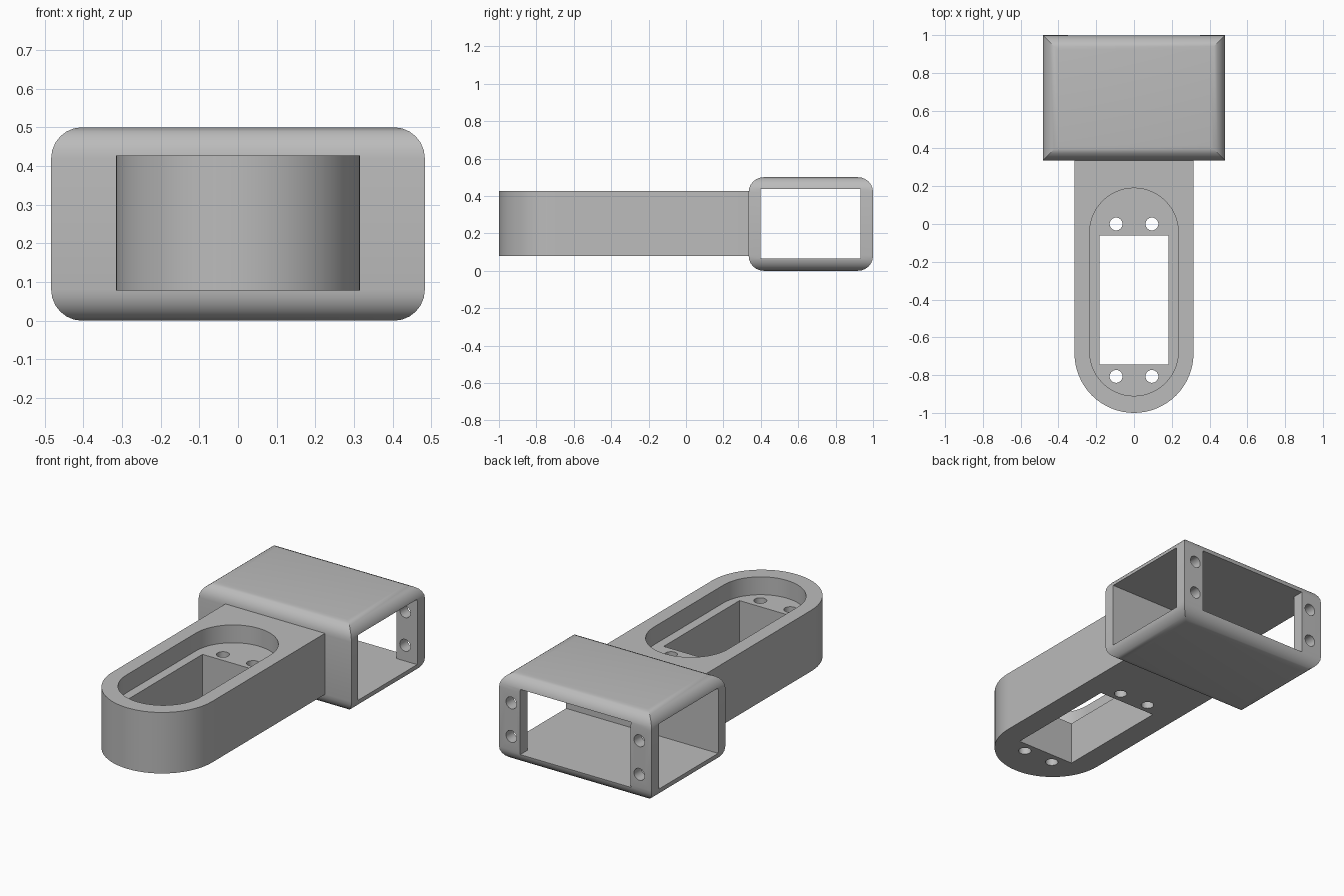
import bpy, bmesh
from math import pi, cos, sin, radians

if "Cube" in bpy.data.objects:
    bpy.data.objects.remove(bpy.data.objects["Cube"], do_unlink=True)

grey = bpy.data.materials.new("plain grey")
grey.use_nodes = True
grey.diffuse_color = (0.5, 0.5, 0.5, 1)
grey.node_tree.nodes["Principled BSDF"].inputs["Base Color"].default_value = (0.5, 0.5, 0.5, 1)


def finish(name, bm):
    bmesh.ops.recalc_face_normals(bm, faces=bm.faces)
    mesh = bpy.data.meshes.new(name)
    bm.to_mesh(mesh)
    bm.free()
    mesh.materials.append(grey)
    obj = bpy.data.objects.new(name, mesh)
    bpy.context.collection.objects.link(obj)
    return obj


def prism(name, outline, z0, z1):
    """Extrude an XY outline from z0 to z1."""
    bm = bmesh.new()
    face = bm.faces.new([bm.verts.new((x, y, z0)) for x, y in outline])
    top = bmesh.ops.extrude_face_region(bm, geom=[face])["geom"]
    bmesh.ops.translate(bm, vec=(0, 0, z1 - z0),
                        verts=[v for v in top if isinstance(v, bmesh.types.BMVert)])
    return finish(name, bm)


def arc(cx, cy, r, start, end, n):
    return [(cx + r * cos(start + (end - start) * i / n),
             cy + r * sin(start + (end - start) * i / n)) for i in range(n + 1)]


def block(name, x0, x1, y0, y1, z0, z1):
    return prism(name, [(x0, y0), (x1, y0), (x1, y1), (x0, y1)], z0, z1)


def hole(name, x, y, z0, z1, r=0.034):
    return prism(name, arc(x, y, r, 0, 2 * pi, 24)[:-1], z0, z1)


def activate(obj):
    bpy.ops.object.select_all(action="DESELECT")
    obj.select_set(True)
    bpy.context.view_layer.objects.active = obj


def cut(obj, cutter):
    mod = obj.modifiers.new("cut", "BOOLEAN")
    mod.operation = "DIFFERENCE"
    mod.solver = "EXACT"
    mod.object = cutter
    activate(obj)
    bpy.ops.object.modifier_apply(modifier=mod.name)
    bpy.data.objects.remove(cutter, do_unlink=True)


def smooth(obj):
    activate(obj)
    bpy.ops.object.shade_smooth_by_angle(angle=radians(30))


# Hollow housing with rounded top and bottom rims
housing = block("housing", -0.483, 0.483, 0.335, 1, 0, 0.5)
bm = bmesh.new()
bm.from_mesh(housing.data)
rims = [e for e in bm.edges if abs(e.verts[0].co.z - e.verts[1].co.z) < 0.01]
bmesh.ops.bevel(bm, geom=rims, offset=0.08, offset_type="OFFSET",
                segments=6, profile=0.5, affect="EDGES")
bm.to_mesh(housing.data)
bm.free()

# Side-to-side cavity and rear window
cut(housing, block("cavity_cutter", -0.6, 0.6, 0.397, 0.932, 0.065, 0.438))
cut(housing, block("window_cutter", -0.35, 0.35, 0.8, 1.1, 0.065, 0.438))

# Screw holes in the rear posts
for x in (-0.405, 0.405):
    for z in (0.155, 0.347):
        drill = hole("post_drill", x, 0, -0.1, 0.1)
        drill.rotation_euler = (pi / 2, 0, 0)
        drill.location = (0, 0.97, z)
        bpy.context.view_layer.update()
        cut(housing, drill)
smooth(housing)

# Arm with a round free end
arm = prism("arm", arc(0, -0.685, 0.315, pi, 2 * pi, 32) + [(0.315, 0.36), (-0.315, 0.36)],
            0.078, 0.427)

# Rounded recess, rectangular through slot and four screw holes
recess = arc(0, -0.675, 0.235, pi, 2 * pi, 28) + arc(0, -0.045, 0.235, 0, pi, 28)
cut(arm, prism("recess_cutter", recess, 0.325, 0.6))
cut(arm, block("slot_cutter", -0.183, 0.183, -0.745, -0.06, -0.1, 0.6))
for x in (-0.095, 0.095):
    for y in (-0.807, 0):
        cut(arm, hole("arm_drill", x, y, -0.1, 0.6))
smooth(arm)
